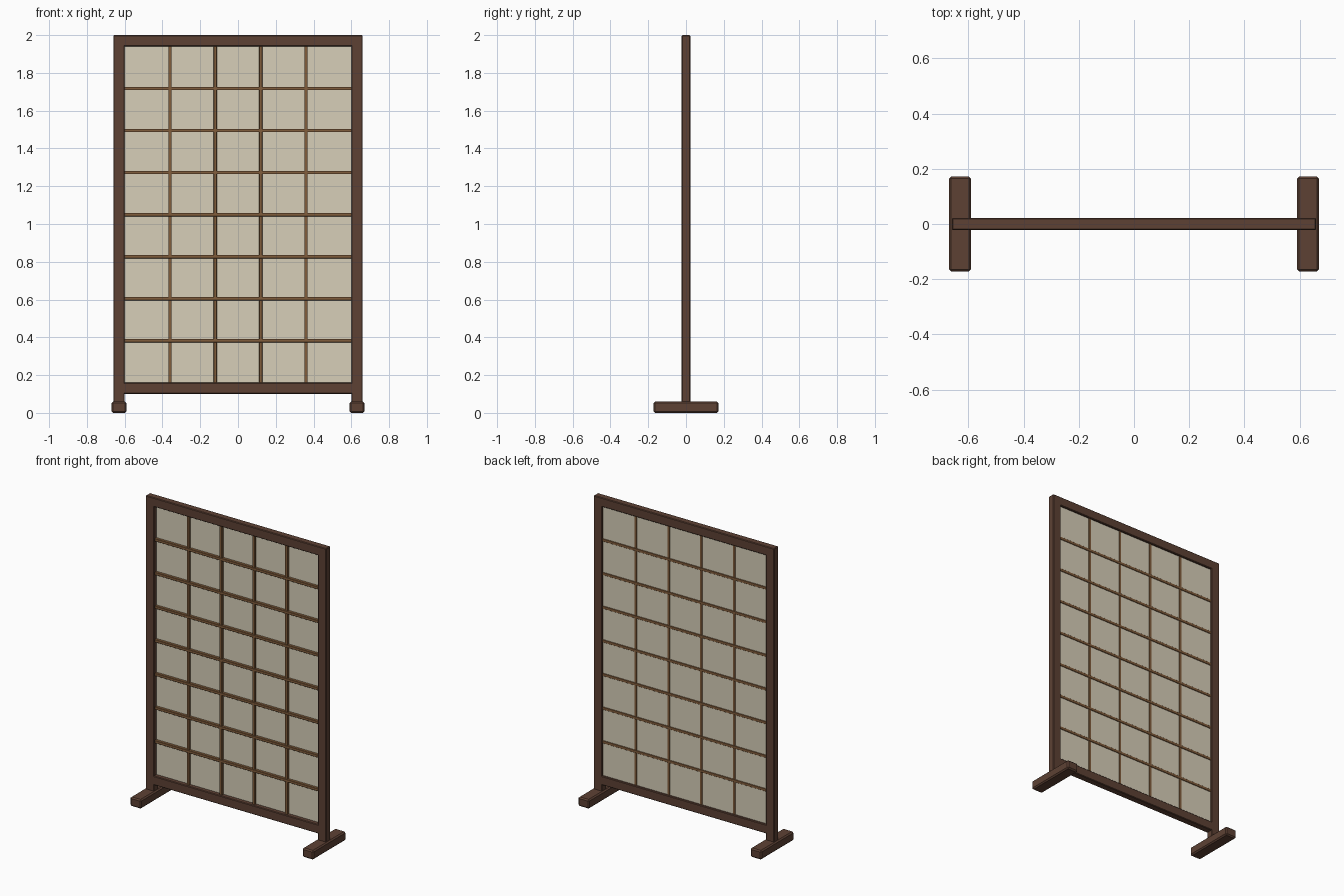
import bpy, bmesh
from mathutils import Vector

if "Cube" in bpy.data.objects:
    bpy.data.objects.remove(bpy.data.objects["Cube"])


def material(name, color):
    m = bpy.data.materials.new(name)
    m.diffuse_color = color
    m.use_nodes = True
    m.node_tree.nodes["Principled BSDF"].inputs["Base Color"].default_value = m.diffuse_color
    return m


DARK = material("dark_wood", (0.11, 0.053, 0.034, 1))
LATH = material("lattice_wood", (0.22, 0.11, 0.045, 1))
PAPER = material("paper", (0.68, 0.62, 0.48, 0.88))


def box(name, lo, hi, mat, bevel=0.0):
    """Axis-aligned box between two corners, with an optional chamfer."""
    lo, hi = Vector(lo), Vector(hi)
    size, mid = hi - lo, (lo + hi) / 2
    bm = bmesh.new()
    bmesh.ops.create_cube(bm, size=1)
    for v in bm.verts:
        v.co = Vector(c * s for c, s in zip(v.co, size))
    me = bpy.data.meshes.new(name)
    bm.to_mesh(me)
    bm.free()
    me.materials.append(mat)
    ob = bpy.data.objects.new(name, me)
    ob.location = mid
    bpy.context.collection.objects.link(ob)
    if bevel:
        b = ob.modifiers.new("chamfer", 'BEVEL')
        b.width = bevel
        b.segments = 1
    return ob


W, H, T = 0.66, 2.0, 0.0225      # half width, height, half thickness
IN, Z0, Z1 = 0.60, 0.16, 1.94    # frame opening

# Posts and feet
for side, s in (("left", -1), ("right", 1)):
    c = s * 0.63
    box(f"{side}_post", (c - 0.03, -T, 0.05), (c + 0.03, T, 1.95), DARK, 0.004)
    box(f"{side}_foot", (c - 0.04, -0.172, 0), (c + 0.04, 0.172, 0.06), DARK, 0.008)

# Rails
box("top_rail", (-W, -T, Z1), (W, T, H), DARK, 0.004)
box("bottom_rail", (-IN - 0.01, -T, 0.10), (IN + 0.01, T, Z0), DARK, 0.004)

# Paper panel, set towards the back of the frame
box("paper_panel", (-IN - 0.005, 0.006, Z0 - 0.005), (IN + 0.005, 0.010, Z1 + 0.005), PAPER)

# Lattice: 5 columns by 8 rows
COLS, ROWS, R = 5, 8, 0.009
for i in range(1, COLS):
    x = -IN + 2 * IN * i / COLS
    box(f"vertical_lath_{i}", (x - R, -0.010, Z0 - 0.004), (x + R, 0.0125, Z1 + 0.004), LATH, 0.0015)
for j in range(1, ROWS):
    z = Z0 + (Z1 - Z0) * j / ROWS
    box(f"horizontal_lath_{j}", (-IN - 0.004, -0.012, z - R), (IN + 0.004, 0.014, z + R), LATH, 0.0015)
